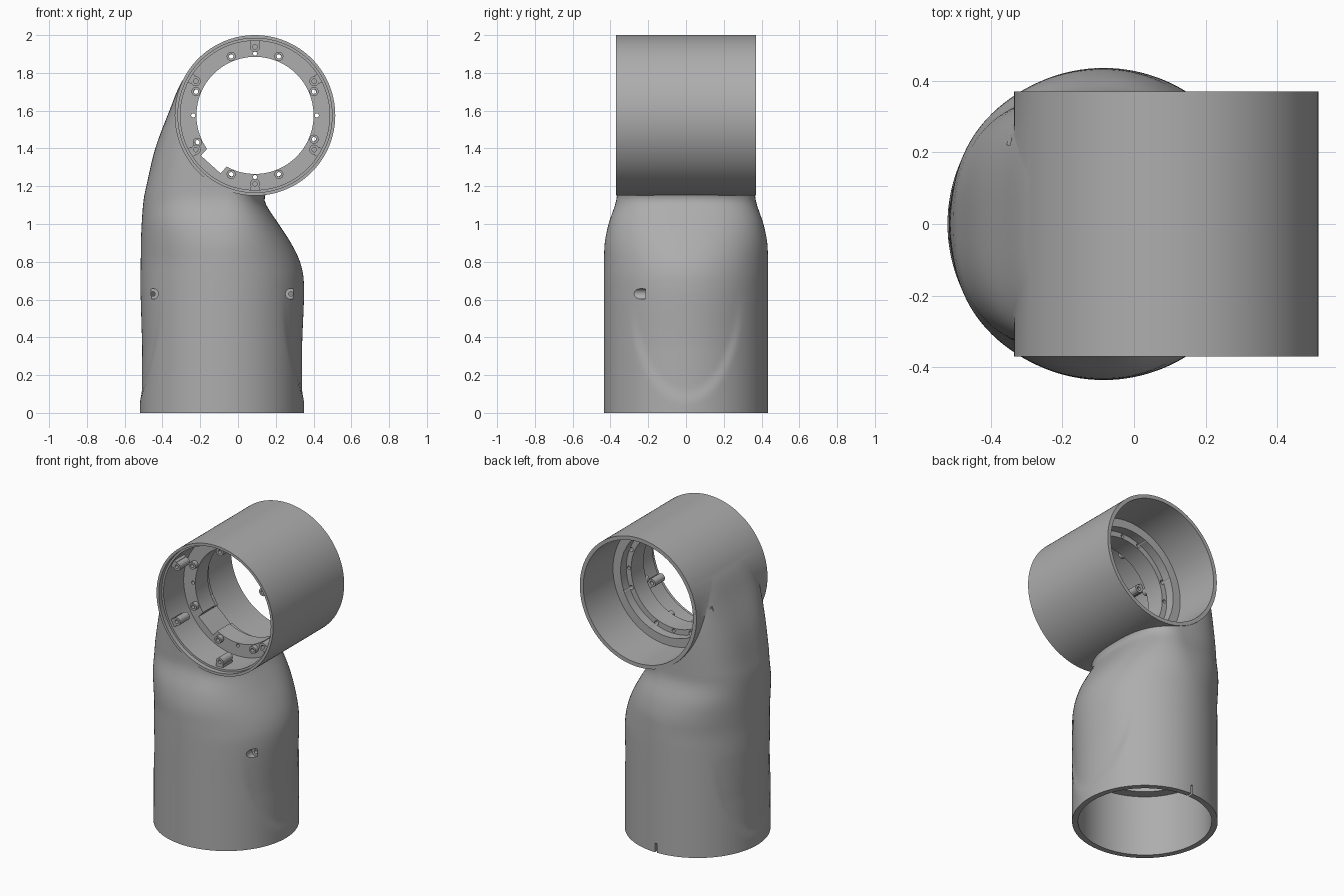
import bpy, bmesh
from math import sin, cos, pi, radians
from mathutils import Vector, Matrix

if "Cube" in bpy.data.objects:
    bpy.data.objects.remove(bpy.data.objects["Cube"])

grey = bpy.data.materials.new("plain grey")
grey.use_nodes = True
grey.diffuse_color = (0.42, 0.42, 0.42, 1)
grey.node_tree.nodes["Principled BSDF"].inputs["Base Color"].default_value = grey.diffuse_color

AXIS = Vector((0.09, 0, 1.575))   # centre of the cross tube
STEM_X = -0.085                   # centre line of the stem


def make(name, bm):
    bmesh.ops.recalc_face_normals(bm, faces=bm.faces)
    mesh = bpy.data.meshes.new(name)
    bm.to_mesh(mesh)
    bm.free()
    mesh.materials.append(grey)
    obj = bpy.data.objects.new(name, mesh)
    bpy.context.collection.objects.link(obj)
    return obj


def skin(bm, rings, closed=False):
    """Bridge rings of points; cap the ends unless the strip closes on itself."""
    loops = [[bm.verts.new(p) for p in ring] for ring in rings]
    pairs = list(zip(loops, loops[1:])) + ([(loops[-1], loops[0])] if closed else [])
    for a, b in pairs:
        for i in range(len(a)):
            j = (i + 1) % len(a)
            bm.faces.new((a[i], a[j], b[j], b[i]))
    if not closed:
        bm.faces.new(loops[0][::-1])
        bm.faces.new(loops[-1])


def lathe(bm, profile, centre, along="Y", sides=96, closed=False):
    """Turn (position, radius) pairs round the Y or Z axis."""
    rings = []
    for pos, r in profile:
        ring = []
        for i in range(sides):
            u, v = r * cos(2 * pi * i / sides), r * sin(2 * pi * i / sides)
            ring.append(centre + Vector((u, pos, v) if along == "Y" else (u, v, pos)))
        rings.append(ring)
    skin(bm, rings, closed)


def apply_boolean(target, tool, kind):
    mod = target.modifiers.new(kind, "BOOLEAN")
    mod.operation, mod.object, mod.solver = kind, tool, "EXACT"
    bpy.context.view_layer.objects.active = target
    bpy.ops.object.modifier_apply(modifier=mod.name)
    bpy.data.objects.remove(tool)


def around(radius, degrees, y=0):
    a = radians(degrees)
    return AXIS + Vector((radius * cos(a), y, radius * sin(a)))


# Stem outline: height, left edge, right edge, half depth, squareness
STATIONS = [
    (0.0, -0.52, 0.35, 0.435, 2), (0.4, -0.518, 0.35, 0.435, 2),
    (0.7, -0.516, 0.348, 0.435, 2), (0.8, -0.515, 0.328, 0.434, 2),
    (0.9, -0.514, 0.28, 0.43, 2.1), (1.0, -0.51, 0.215, 0.41, 2.3),
    (1.1, -0.503, 0.15, 0.376, 2.5), (1.14, -0.498, 0.14, 0.367, 2.6),
    (1.18, -0.49, 0.16, 0.365, 2.7), (1.4, -0.438, 0.16, 0.365, 3),
    (1.6, -0.363, 0.16, 0.365, 3.5), (1.75, -0.3, 0.16, 0.365, 3.5),
    (1.85, -0.225, 0.16, 0.365, 3.5)]


def station(z):
    """Smoothly interpolate the stem outline at a height."""
    k = max(i for i in range(len(STATIONS) - 1) if STATIONS[i][0] <= z)
    a, b = STATIONS[k], STATIONS[k + 1]
    before, after = STATIONS[max(k - 1, 0)], STATIONS[min(k + 2, len(STATIONS) - 1)]
    span = b[0] - a[0]
    t = (z - a[0]) / span
    out = []
    for c in range(1, len(a)):
        m0 = (b[c] - before[c]) / (b[0] - before[0]) * span
        m1 = (after[c] - a[c]) / (after[0] - a[0]) * span
        out.append((2*t**3 - 3*t*t + 1) * a[c] + (t**3 - 2*t*t + t) * m0
                   + (3*t*t - 2*t**3) * b[c] + (t**3 - t*t) * m1)
    return out


def stem_ring(z, inset=0.0, sides=128):
    left, right, depth, power = station(max(z, 0))
    ring = []
    for i in range(sides):
        c, s = cos(2 * pi * i / sides), sin(2 * pi * i / sides)
        reach = (right - STEM_X if c > 0 else STEM_X - left) - inset
        x = reach * abs(c) ** (2 / power) * (1 if c > 0 else -1)
        y = (depth - inset) * abs(s) ** (2 / power) * (1 if s > 0 else -1)
        # shallow U-shaped hollow low on both sides
        if not inset and z < 0.65:
            edge = 1 - (y / 0.3) ** 2 - ((z - 0.65) / 0.59) ** 2
            fade = min(1, (0.65 - z) / 0.3)
            x -= 0.011 * min(1, max(0, edge * 6)) * fade * (1 if c > 0 else -1)
        ring.append(Vector((STEM_X + x, y, z)))
    return ring


# Stem shell: outer loft with a hollow loft removed
bm = bmesh.new()
skin(bm, [stem_ring(1.85 * i / 74) for i in range(75)])
housing = make("elbow_housing", bm)
bm = bmesh.new()
skin(bm, [stem_ring(-0.05 + 1.4 * i / 28, 0.036) for i in range(29)])
apply_boolean(housing, make("stem_cavity", bm), "DIFFERENCE")

# Cross tube, then its stepped bore
bm = bmesh.new()
lathe(bm, [(-0.37, 0.425), (0.37, 0.425)], AXIS, sides=128)
apply_boolean(housing, make("cross_tube", bm), "UNION")
bm = bmesh.new()
lathe(bm, [(-0.4, 0.408), (-0.34, 0.408), (-0.34, 0.395), (-0.13, 0.395),
           (-0.13, 0.31), (0, 0.31), (0, 0.345), (0.06, 0.345),
           (0.06, 0.4), (0.4, 0.4)], AXIS, sides=128)
apply_boolean(housing, make("bore", bm), "DIFFERENCE")

# Cable notch through the flange, lower right side of the machine
bm = bmesh.new()
turn = Matrix.Rotation(radians(-228), 4, "Y")
bmesh.ops.create_cube(bm, size=1, matrix=Matrix.Translation(around(0.3, 228, -0.04))
                      @ turn @ Matrix.Diagonal((0.1, 0.25, 0.14, 1)))
apply_boolean(housing, make("cable_notch", bm), "DIFFERENCE")

# Screw holes: flange, counterbored stem holes, and the base slot
bm = bmesh.new()
for angle in (0, 90, 180, 270):
    lathe(bm, [(-0.2, 0.011), (0.1, 0.011)], around(0.327, angle), sides=16)
for angle in (22, 68, 112, 158, 205, 248, 292, 338):
    lathe(bm, [(-0.2, 0.014), (0.1, 0.014)], around(0.333, angle), sides=16)
for x in (STEM_X - 0.365, STEM_X + 0.365):
    lathe(bm, [(-0.5, 0.028), (-0.215, 0.028), (-0.215, 0.012), (-0.1, 0.012)],
          Vector((x, 0, 0.63)), sides=24)
lathe(bm, [(0.22, 0.02), (0.5, 0.02)], Vector((-0.362, 0, 1.6)), sides=24)
bmesh.ops.create_cube(bm, size=1, matrix=Matrix.Translation((STEM_X, 0.42, 0.02))
                      @ Matrix.Diagonal((0.014, 0.1, 0.08, 1)))
apply_boolean(housing, make("holes", bm), "DIFFERENCE")

# Stop ring inside the stem
bm = bmesh.new()
lathe(bm, [(0.4, 0.405), (0.4, 0.335), (0.44, 0.335), (0.44, 0.405)],
      Vector((STEM_X, 0, 0)), "Z", closed=True)
stop_ring = make("stem_stop_ring", bm)

# Screw posts inside the front of the cross tube
bm = bmesh.new()
for k in range(6):
    lathe(bm, [(-0.32, 0.026), (-0.32, 0.012), (-0.22, 0.012), (-0.22, 0.026)],
          around(0.362, 30 + 60 * k), sides=20, closed=True)
    # web joining each post to the wall
    tilt = Matrix.Rotation(radians(-30 - 60 * k), 4, "Y")
    bmesh.ops.create_cube(bm, size=1, matrix=Matrix.Translation(
        around(0.391, 30 + 60 * k, -0.27)) @ tilt @ Matrix.Diagonal((0.026, 0.1, 0.05, 1)))
for angle in (22, 68, 112, 158, 205, 248, 292, 338):
    lathe(bm, [(-0.16, 0.024), (-0.16, 0.012), (-0.13, 0.012), (-0.13, 0.024)],
          around(0.337, angle), sides=20, closed=True)
posts = make("screw_posts", bm)

for obj in (housing, stop_ring, posts):
    bpy.ops.object.select_all(action="DESELECT")
    obj.select_set(True)
    bpy.context.view_layer.objects.active = obj
    bpy.ops.object.shade_smooth_by_angle(angle=radians(32))
